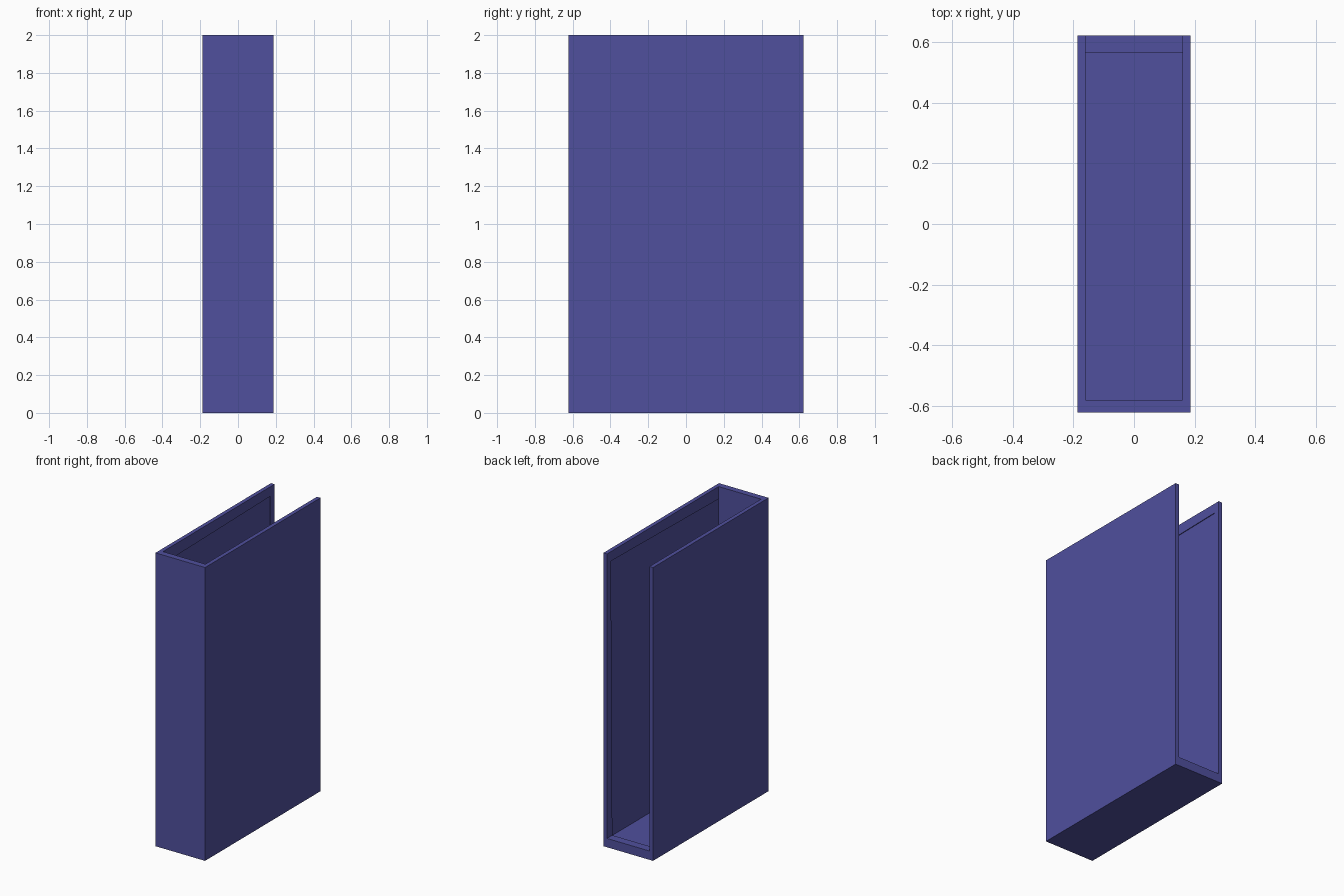
import bpy
import bmesh

if "Cube" in bpy.data.objects:
    bpy.data.objects.remove(bpy.data.objects["Cube"])


def block(name, lo, hi):
    """Axis-aligned box between two corners."""
    bm = bmesh.new()
    bmesh.ops.create_cube(bm, size=1)
    for v in bm.verts:
        v.co = [hi[i] if v.co[i] > 0 else lo[i] for i in range(3)]
    mesh = bpy.data.meshes.new(name)
    bm.to_mesh(mesh)
    bm.free()
    obj = bpy.data.objects.new(name, mesh)
    bpy.context.collection.objects.link(obj)
    return obj


def cut(target, cutter):
    """Subtract the cutter, apply, and remove it."""
    mod = target.modifiers.new("cut", 'BOOLEAN')
    mod.operation = 'DIFFERENCE'
    mod.solver = 'EXACT'
    mod.object = cutter
    bpy.context.view_layer.objects.active = target
    bpy.ops.object.modifier_apply(modifier=mod.name)
    bpy.data.objects.remove(cutter, do_unlink=True)


# Outer body of the open slip case
case = block("slip_case", (-0.187, -0.622, 0), (0.187, 0.622, 2))

# Main cavity, open at the top and the back
cut(case, block("cavity", (-0.16, -0.58, 0.06), (0.16, 0.8, 2.2)))

# Shallow recess inside, leaving a thin lip along the open edges
recess = block("recess", (-0.165, -0.585, 0.055), (0.165, 0.565, 1.915))
for v in recess.data.vertices:
    if v.co.y > 0 and v.co.z > 1:
        v.co.y, v.co.z = 0.58, 1.935
cut(case, recess)

# Indigo finish
mat = bpy.data.materials.new("indigo")
mat.diffuse_color = (0.08, 0.08, 0.34, 1)
mat.use_nodes = True
mat.node_tree.nodes["Principled BSDF"].inputs["Base Color"].default_value = mat.diffuse_color
case.data.materials.clear()
case.data.materials.append(mat)
